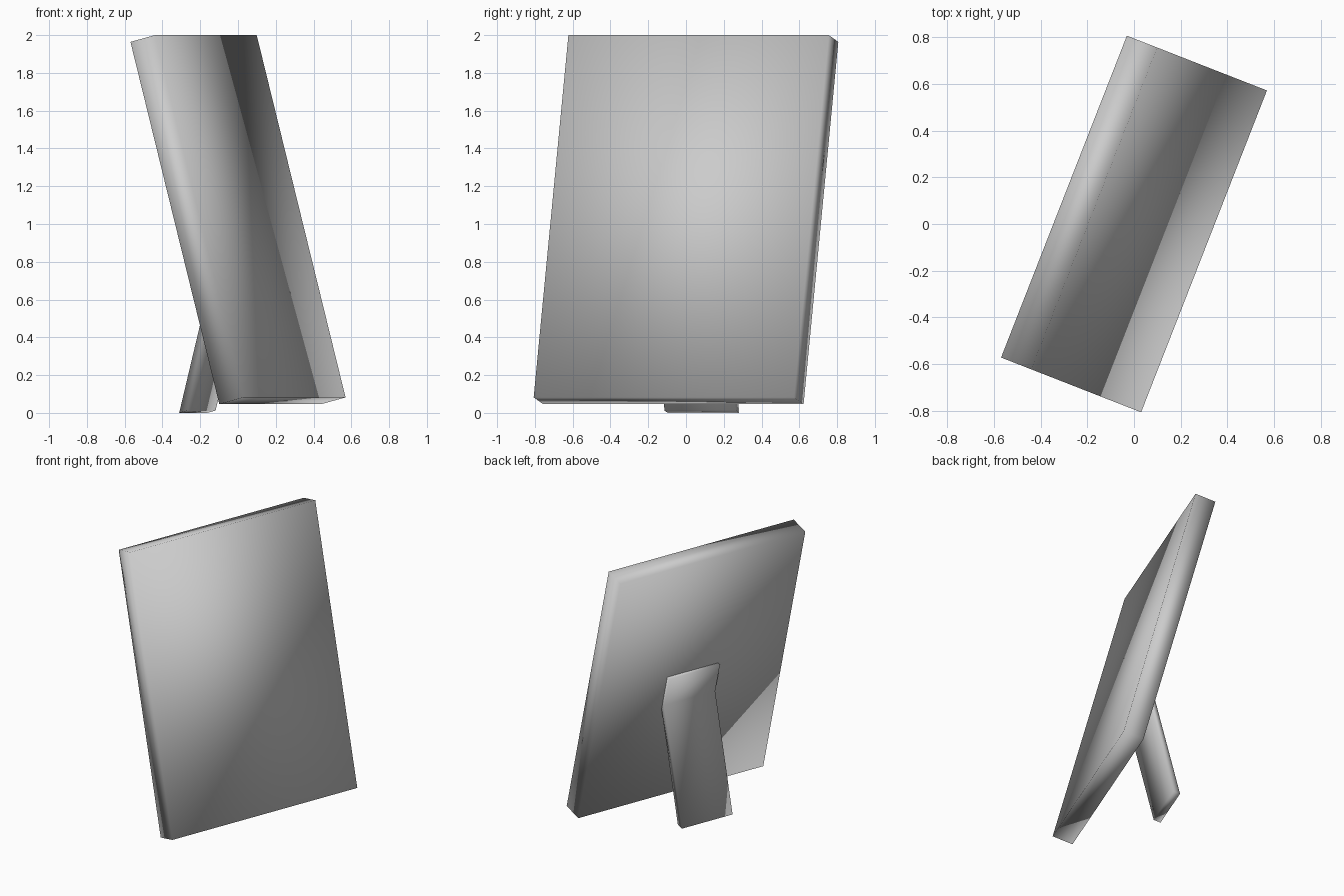
import bpy, bmesh
from mathutils import Vector

if "Cube" in bpy.data.objects:
    bpy.data.objects.remove(bpy.data.objects["Cube"])

# Horizontal axes: FACING points out of the picture side, ACROSS runs along its width
FACING = Vector((0.931, -0.364, 0)).normalized()
ACROSS = Vector((0.364, 0.931, 0)).normalized()


def prism(name, profile, width):
    """Extrude a side profile of (facing, z) points along the width axis."""
    bm = bmesh.new()
    start = [bm.verts.new(FACING * n + Vector((0, 0, z)) - ACROSS * width / 2)
             for n, z in profile]
    face = bm.faces.new(start)
    ext = bmesh.ops.extrude_face_region(bm, geom=[face])
    bmesh.ops.translate(bm, vec=ACROSS * width,
                        verts=[g for g in ext["geom"] if isinstance(g, bmesh.types.BMVert)])
    bmesh.ops.recalc_face_normals(bm, faces=bm.faces)
    for f in bm.faces:
        f.smooth = True
    mesh = bpy.data.meshes.new(name)
    bm.to_mesh(mesh)
    bm.free()
    obj = bpy.data.objects.new(name, mesh)
    bpy.context.collection.objects.link(obj)
    return obj


# Leaning slab of the picture frame
prism("frame_panel", [(0.322, 0.082), (0.183, 0.046), (-0.322, 1.964), (-0.183, 2.0)], 1.48)

# Bent easel leg: hinge tab flat on the back, then a strut down to the ground
prism("easel_leg", [(-0.103, 1.04), (-0.045, 0.825), (-0.255, 0.0),
                    (-0.207, 0.012), (0.003, 0.837), (-0.055, 1.052)], 0.406)
